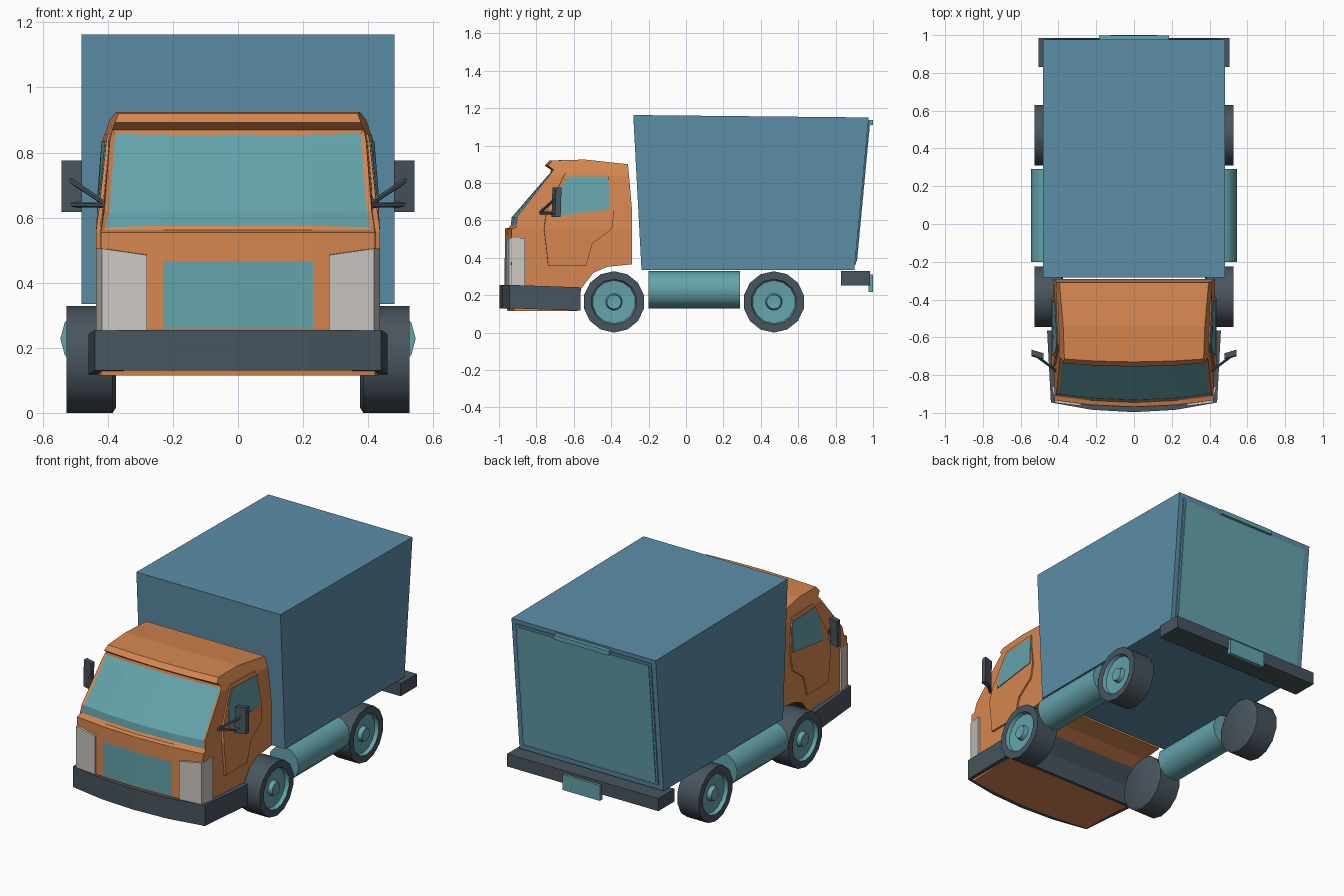
import bpy, bmesh, math
from mathutils import Vector, Matrix

if "Cube" in bpy.data.objects:
    bpy.data.objects.remove(bpy.data.objects["Cube"])


def mat(name, r, g, b):
    m = bpy.data.materials.new(name)
    m.diffuse_color = (r, g, b, 1)
    m.use_nodes = True
    m.node_tree.nodes["Principled BSDF"].inputs["Base Color"].default_value = m.diffuse_color
    return m


ORANGE = mat("orange_paint", 0.67, 0.24, 0.08)
BLUE = mat("blue_paint", 0.107, 0.27, 0.39)
TEAL = mat("teal", 0.127, 0.37, 0.41)
DARK = mat("dark_grey", 0.065, 0.089, 0.112)
LIGHT = mat("lamp_white", 0.60, 0.57, 0.53)


def finish(name, bm, mats, mirror=False, smooth=None):
    bmesh.ops.recalc_face_normals(bm, faces=bm.faces)
    me = bpy.data.meshes.new(name)
    bm.to_mesh(me)
    bm.free()
    for m in mats:
        me.materials.append(m)
    ob = bpy.data.objects.new(name, me)
    bpy.context.collection.objects.link(ob)
    if smooth:
        for p in me.polygons:
            p.use_smooth = True
        me.set_sharp_from_angle(angle=math.radians(smooth))
    if mirror:
        ob.modifiers.new("Mirror", 'MIRROR')
    return ob


def prism(pts, axis, a, b):
    """Extrude a (y,z) outline along x, or an (x,y) outline along z."""
    bm = bmesh.new()
    co = (lambda p, t: (t, p[0], p[1])) if axis == 'x' else (lambda p, t: (p[0], p[1], t))
    lo = [bm.verts.new(co(p, a)) for p in pts]
    hi = [bm.verts.new(co(p, b)) for p in pts]
    bm.faces.new(lo)
    bm.faces.new(hi)
    n = len(pts)
    for i in range(n):
        j = (i + 1) % n
        bm.faces.new((lo[i], lo[j], hi[j], hi[i]))
    bmesh.ops.recalc_face_normals(bm, faces=bm.faces)
    return bm


def box(name, x0, x1, y0, y1, z0, z1, m, mirror=False):
    return finish(name, prism([(y0, z0), (y1, z0), (y1, z1), (y0, z1)], 'x', x0, x1), [m], mirror)


def cut(bm, axis, values):
    for v in values:
        no = Vector((axis == 'x', 0, axis == 'z'))
        bmesh.ops.bisect_plane(bm, geom=bm.verts[:] + bm.edges[:] + bm.faces[:],
                               dist=1e-4, plane_co=no * v, plane_no=no)


def lerp_table(z, table):
    for (z0, w0), (z1, w1) in zip(table, table[1:]):
        if z <= z1:
            return w0 + (w1 - w0) * max(0, (z - z0) / (z1 - z0))
    return table[-1][1]


def cab_shape(bm):
    """Taper the cab towards the roof and bow its nose."""
    for v in bm.verts:
        x, y, z = v.co
        w = lerp_table(z, [(0.555, 1), (0.84, 0.92), (0.88, 0.895), (0.925, 0.855)])
        w *= 1 + 0.12 * (y + 0.7) * min(1, max(0, (z - 0.555) / 0.3))
        if y < -0.9:
            w *= 0.98
        v.co.x = x * w
        v.co.y += 0.035 * (x / 0.43) ** 2 * min(1, max(0, (-y - 0.6) / 0.3))
    bm.normal_update()


# Cab shell with windscreen, grille and dark wheel arch
bm = prism([(-0.955, 0.115), (-0.97, 0.26), (-0.968, 0.555), (-0.945, 0.562), (-0.938, 0.62),
            (-0.722, 0.87), (-0.755, 0.892), (-0.73, 0.92), (-0.54, 0.925), (-0.31, 0.90),
            (-0.29, 0.67), (-0.29, 0.365), (-0.42, 0.352), (-0.495, 0.32), (-0.56, 0.235),
            (-0.58, 0.115)], 'x', -0.43, 0.43)
cut(bm, 'x', [-0.235, 0, 0.235])
cut(bm, 'z', [0.465, 0.555, 0.84])
cab_shape(bm)
glass = []
for f in bm.faces:
    c, n = f.calc_center_median(), f.normal
    if n.y < -0.5 and abs(n.x) < 0.5:
        if 0.565 < c.z < 0.872 and n.z > 0.05:
            glass.append(f)
        elif 0.26 < c.z < 0.465 and abs(c.x) < 0.2:
            f.material_index = 1
    elif n.y > 0.5 and c.z < 0.33:
        f.material_index = 2
bmesh.ops.inset_region(bm, faces=glass, thickness=0.014, depth=-0.007)
for f in glass:
    f.material_index = 1
finish("cab", bm, [ORANGE, TEAL, DARK])

# Doors and side windows, thin plates following the cab side
bm = prism([(-0.65, 0.855), (-0.42, 0.855), (-0.385, 0.65), (-0.395, 0.555), (-0.50, 0.475),
            (-0.535, 0.355), (-0.755, 0.355), (-0.78, 0.555), (-0.765, 0.65)], 'x', 0.42, 0.437)
cut(bm, 'z', [0.555, 0.84])
cab_shape(bm)
finish("door", bm, [ORANGE], True)
bm = prism([(-0.64, 0.835), (-0.415, 0.835), (-0.405, 0.66), (-0.71, 0.622), (-0.69, 0.76)],
           'x', 0.43, 0.441)
cab_shape(bm)
finish("side_window", bm, [TEAL], True)

# Headlights wrapping the front corners
bm = prism([(0.28, -0.963), (0.418, -0.947), (0.436, -0.86), (0.41, -0.86), (0.28, -0.90)],
           'z', 0.24, 0.505)
for v in bm.verts:
    if v.co.z > 0.4 and v.co.x < 0.3:
        v.co.z = 0.485 if v.co.y < -0.95 else 0.49
finish("headlight", bm, [LIGHT], True)

# Front bumper
half = [(0.46, -0.565), (0.44, -0.945), (0.22, -0.984)]
bm = prism(half + [(0, -0.996)] + [(-x, y) for x, y in reversed(half)], 'z', 0.13, 0.255)
for v in bm.verts:
    if v.co.y > -0.7:
        v.co.z -= 0.013
finish("front_bumper", bm, [DARK])

# Mirrors: tilted plate and two thin arms
ob = box("mirror_plate", 0.48, 0.542, -0.71, -0.68, 0.617, 0.775, DARK, True)
for v in ob.data.vertices:
    v.co.y += (0.51 - v.co.x) * -0.3 + (0.005 if v.co.z > 0.7 else 0)
for i, end in enumerate([(0.515, -0.70, 0.64), (0.515, -0.70, 0.715)]):
    a, b = Vector((0.40, -0.785, 0.638)), Vector(end)
    d = b - a
    bm = bmesh.new()
    m4 = Matrix.Translation((a + b) / 2) @ d.to_track_quat('Z', 'Y').to_matrix().to_4x4()
    bmesh.ops.create_cone(bm, cap_ends=True, segments=6, radius1=0.008, radius2=0.008,
                          depth=d.length, matrix=m4)
    finish("mirror_arm_%d" % (i + 1), bm, [DARK], True)

# Cargo box with slanted ends
finish("cargo_box", prism([(-0.282, 1.163), (-0.238, 0.335), (0.90, 0.335), (0.977, 1.15)],
                          'x', -0.481, 0.481), [BLUE])

# Rear door: a blue rim with a teal panel, lying on the slanted end


def rear_y(z):
    return 0.90 + (z - 0.335) * 0.077 / 0.815


def rear_plate(name, hw, z0, z1, t, m):
    pts = [(rear_y(z0) - 0.01, z0), (rear_y(z0) + t, z0), (rear_y(z1) + t, z1), (rear_y(z1) - 0.01, z1)]
    finish(name, prism(pts, 'x', -hw, hw), [m])


rear_plate("rear_door_rim", 0.452, 0.365, 1.125, 0.006, BLUE)
rear_plate("rear_door", 0.438, 0.38, 1.11, 0.01, TEAL)
box("rear_door_handle", -0.185, 0.185, 0.965, 0.999, 1.11, 1.137, TEAL)
box("rear_bumper", -0.505, 0.505, 0.83, 0.985, 0.252, 0.328, DARK)
box("rear_plate", -0.125, 0.125, 0.975, 1.0, 0.218, 0.31, TEAL)

# Side tanks
bm = bmesh.new()
bmesh.ops.create_cone(bm, cap_ends=True, segments=12, radius1=0.1, radius2=0.1, depth=0.49,
                      matrix=Matrix.Translation((0.446, 0.045, 0.228)) @ Matrix.Rotation(math.pi / 2, 4, 'X'))
finish("side_tank", bm, [TEAL], True, 40)

# Wheels: lathed tyre with recessed teal hub
profile = [(0.375, 0), (0.375, 0.148), (0.385, 0.164), (0.527, 0.164), (0.527, 0.122),
           (0.505, 0.115), (0.50, 0.045), (0.525, 0.038), (0.525, 0.022), (0.52, 0)]
for name, y in (("front_wheel", -0.385), ("rear_wheel", 0.47)):
    bm = bmesh.new()
    vs = [bm.verts.new((x, 0, r)) for x, r in profile]
    es = [bm.edges.new(p) for p in zip(vs, vs[1:])]
    bmesh.ops.spin(bm, geom=vs + es, cent=(0, 0, 0), axis=(1, 0, 0), angle=2 * math.pi, steps=14)
    bmesh.ops.remove_doubles(bm, verts=bm.verts, dist=1e-4)
    for f in bm.faces:
        far = max(math.hypot(v.co.y, v.co.z) for v in f.verts)
        f.material_index = 1 if far < 0.13 and f.calc_center_median().x > 0.45 else 0
    bmesh.ops.translate(bm, verts=bm.verts, vec=(0, y, 0.164))
    finish(name, bm, [DARK, TEAL], True, 35)
